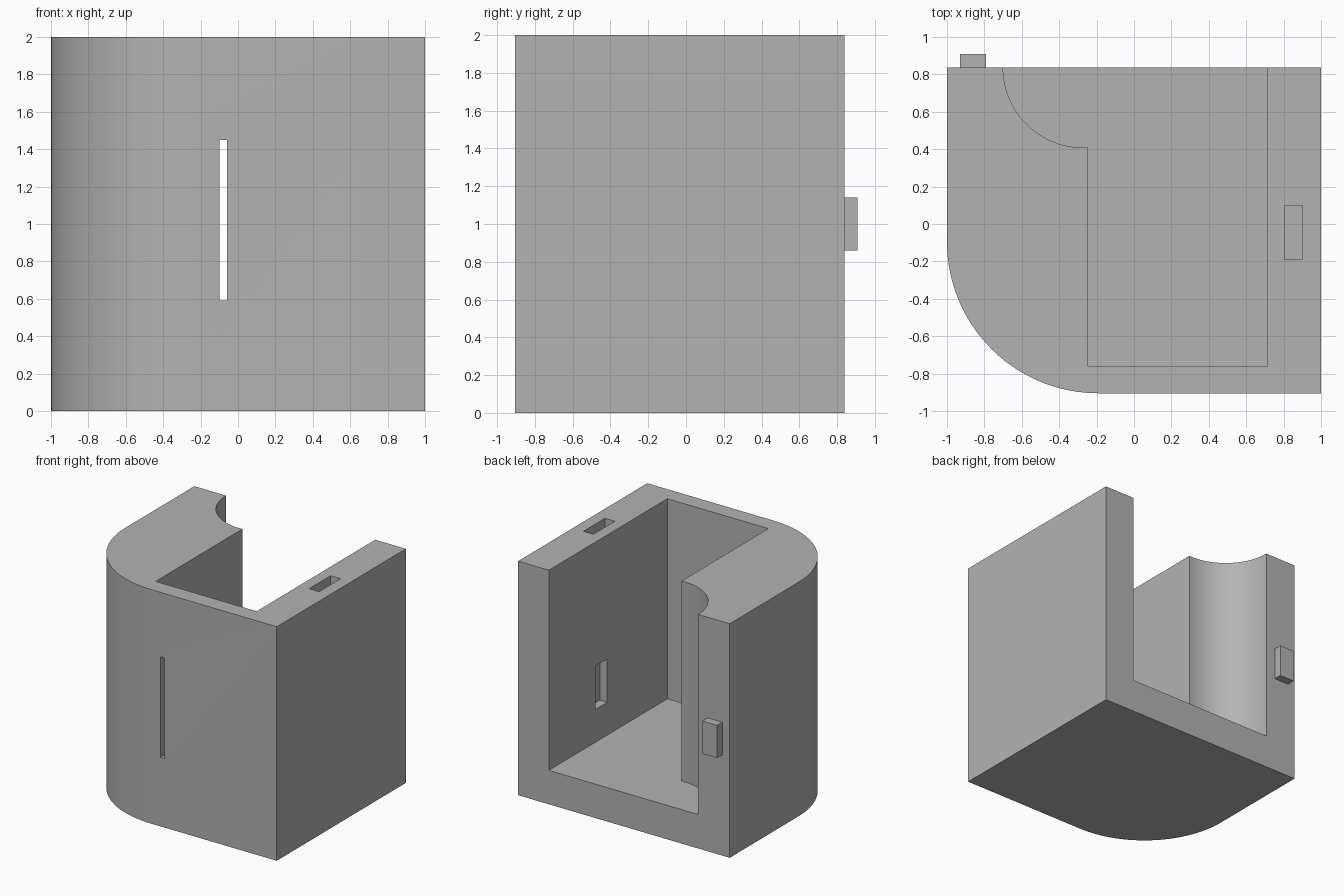
import bpy
import bmesh
from math import cos, sin, radians

old = bpy.data.objects.get("Cube")
if old:
    bpy.data.objects.remove(old, do_unlink=True)

FRONT, BACK, TOP, FLOOR = -0.905, 0.838, 2.0, 0.29

grey = bpy.data.materials.new("grey")
grey.use_nodes = True
grey.diffuse_color = (0.45, 0.45, 0.45, 1)
grey.node_tree.nodes["Principled BSDF"].inputs["Base Color"].default_value = grey.diffuse_color


def arc(cx, cy, r, start, end, steps=32):
    angles = [radians(start + (end - start) * i / steps) for i in range(steps + 1)]
    return [(cx + r * cos(a), cy + r * sin(a)) for a in angles]


def prism(name, outline, z0, z1):
    """Extrude a plan outline from z0 up to z1."""
    bm = bmesh.new()
    face = bm.faces.new([bm.verts.new((x, y, z0)) for x, y in outline])
    new = bmesh.ops.extrude_face_region(bm, geom=[face])["geom"]
    bmesh.ops.translate(bm, vec=(0, 0, z1 - z0),
                        verts=[v for v in new if isinstance(v, bmesh.types.BMVert)])
    bmesh.ops.recalc_face_normals(bm, faces=bm.faces)
    mesh = bpy.data.meshes.new(name)
    bm.to_mesh(mesh)
    bm.free()
    mesh.materials.append(grey)
    obj = bpy.data.objects.new(name, mesh)
    bpy.context.collection.objects.link(obj)
    return obj


def box(name, x0, x1, y0, y1, z0, z1):
    return prism(name, [(x0, y0), (x1, y0), (x1, y1), (x0, y1)], z0, z1)


# Housing block with one large rounded corner
housing = prism("housing", [(1, FRONT), (1, BACK), (-1, BACK)]
                + arc(-0.19, -0.095, 0.81, 180, 270), 0, TOP)

# Cavity open at top and back, with a concave quarter round at the back
over = BACK + 0.1
cavity = [(0.71, over), (-0.7, over)] + arc(-0.27, BACK, 0.43, 180, 270)
cavity += [(-0.245, 0.408), (-0.245, -0.762), (0.71, -0.762)]
cutters = [
    prism("cavity_cutter", cavity, FLOOR, TOP + 0.1),
    box("front_slot_cutter", -0.1, -0.06, FRONT - 0.1, -0.7, 0.59, 1.45),
    box("top_socket_cutter", 0.805, 0.9, -0.19, 0.1, TOP - 0.1, TOP + 0.1),
    box("inner_socket_cutter", 0.6, 0.78, 0.05, 0.21, 0.57, 0.94),
]
bpy.context.view_layer.objects.active = housing
for cutter in cutters:
    cutter.hide_render = True
    mod = housing.modifiers.new(cutter.name, "BOOLEAN")
    mod.operation = "DIFFERENCE"
    mod.solver = "EXACT"
    mod.object = cutter
    bpy.ops.object.modifier_apply(modifier=mod.name)
    bpy.data.objects.remove(cutter, do_unlink=True)

# Locking tab on the back
box("locking_tab", -0.93, -0.79, BACK, 0.908, 0.86, 1.14)

# Smooth the rounds, keep the corners sharp
bpy.ops.object.select_all(action="DESELECT")
housing.select_set(True)
bpy.ops.object.shade_smooth_by_angle(angle=radians(30))
